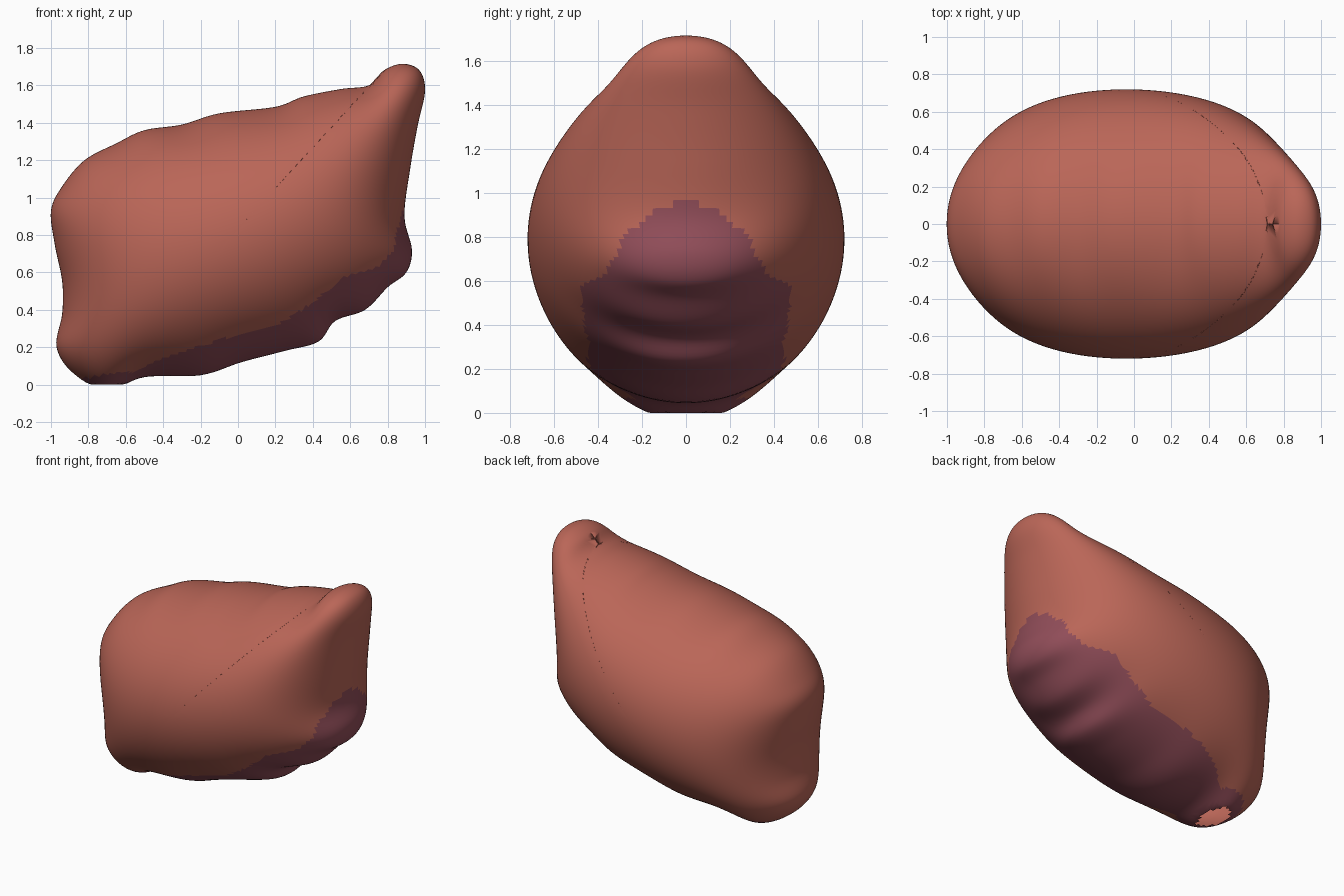
import bpy
import bmesh
import math
from mathutils import Vector

cube = bpy.data.objects.get("Cube")
if cube:
    bpy.data.objects.remove(cube, do_unlink=True)


def make_material(name, colour):
    material = bpy.data.materials.new(name)
    material.use_nodes = True
    material.diffuse_color = colour
    material.node_tree.nodes["Principled BSDF"].inputs["Base Color"].default_value = colour
    return material


def smooth_loop(points, steps):
    """Closed Catmull-Rom curve through the points."""
    result = []
    count = len(points)
    for i in range(count):
        a, b, c, d = (points[(i + k - 1) % count] for k in range(4))
        for step in range(steps):
            t = step / steps
            result.append(0.5 * (2 * b + (c - a) * t
                                 + (2 * a - 5 * b + 4 * c - d) * t ** 2
                                 + (3 * b - a - 3 * c + d) * t ** 3))
    return result


def inflation(px, pz, loop):
    """Mean-value weighted squared distance to the outline: zero on the rim."""
    top = bottom = 0
    ax, az = loop[-1][0] - px, loop[-1][1] - pz
    ra = math.hypot(ax, az)
    for x, z in loop:
        bx, bz = x - px, z - pz
        rb = math.hypot(bx, bz)
        weight = (ax * bz - az * bx) / (ra * rb + ax * bx + az * bz)
        top += weight * (ra + rb)
        bottom += weight * (1 / ra + 1 / rb)
        ax, az, ra = bx, bz, rb
    return max(top / bottom, 0)


def patch_height(x):
    """Upper edge of the purple underside at a given x."""
    for (x0, z0), (x1, z1) in zip(PATCH_EDGE, PATCH_EDGE[1:]):
        if x0 <= x < x1:
            return z0 + (z1 - z0) * (x - x0) / (x1 - x0)
    return PATCH_EDGE[0][1] if x < 0 else PATCH_EDGE[-1][1]


# Side outline of the body (x, z), starting at the raised tip
OUTLINE = [Vector(p) for p in (
    (1, 1.57), (.96, 1.38), (.92, 1.15), (.89, .9), (.93, .72), (.9, .6),
    (.8, .52), (.68, .4), (.52, .34), (.43, .23), (.25, .18), (.02, .12),
    (-.2, .05), (-.5, .04), (-.7, -.03), (-.88, .06), (-.97, .2), (-.94, .38),
    (-.94, .55), (-.98, .75), (-1, .93), (-.94, 1.06), (-.82, 1.2),
    (-.65, 1.29), (-.5, 1.36), (-.3, 1.39), (-.1, 1.45), (.2, 1.485),
    (.35, 1.54), (.55, 1.58), (.7, 1.6), (.78, 1.68), (.88, 1.715), (.97, 1.68))]
PATCH_EDGE = ((-.9, .02), (-.7, .06), (-.55, .07), (-.4, .14), (0, .27),
              (.2, .31), (.4, .44), (.58, .58), (.75, .63), (.83, .72),
              (.87, .9), (.9, .98))
CENTRE = Vector((-.04, .79))
HALF_WIDTH = .72
RINGS = 42

edge = smooth_loop(OUTLINE, 7)
rim = [tuple(p) for p in edge]
count = len(edge)

# Flat layout of one half: rings shrinking from the rim to the centre
layout = []
for r in range(1, RINGS):
    scale = math.sin(math.pi / 2 * r / RINGS)
    ring = []
    for point in edge:
        x, z = CENTRE + (point - CENTRE) * scale
        ring.append((x, z, inflation(x, z, rim)))
    layout.append(ring)
peak = inflation(CENTRE.x, CENTRE.y, rim)
tallest = max(peak, max(u for ring in layout for _, _, u in ring))

# Body: two inflated halves sharing the rim, flattened where they meet the ground
bm = bmesh.new()
rim_verts = [bm.verts.new((x, 0, max(z, 0))) for x, z in rim]
for side in (-1, 1):
    width = side * HALF_WIDTH
    pole = bm.verts.new((CENTRE.x, width * math.sqrt(peak / tallest), CENTRE.y))
    rings = [[bm.verts.new((x, width * math.sqrt(u / tallest), max(z, 0)))
              for x, z, u in ring] for ring in layout] + [rim_verts]
    for i in range(count):
        j = (i + 1) % count
        bm.faces.new((pole, rings[0][i], rings[0][j]))
        for inner, outer in zip(rings, rings[1:]):
            bm.faces.new((inner[i], outer[i], outer[j], inner[j]))
bmesh.ops.recalc_face_normals(bm, faces=bm.faces)

# Purple underside, and the small opening at the ground
for face in bm.faces:
    face.smooth = True
    middle = face.calc_center_median()
    face.material_index = int(middle.z < patch_height(middle.x))
opening = [f for f in bm.faces if all(v.co.z <= 0 for v in f.verts)]
bmesh.ops.delete(bm, geom=opening, context='FACES')

mesh = bpy.data.meshes.new("body")
bm.to_mesh(mesh)
bm.free()
mesh.materials.append(make_material("terracotta", (.49, .132, .096, 1)))
mesh.materials.append(make_material("dull_purple", (.285, .075, .1, 1)))
body = bpy.data.objects.new("body", mesh)
bpy.context.collection.objects.link(body)
